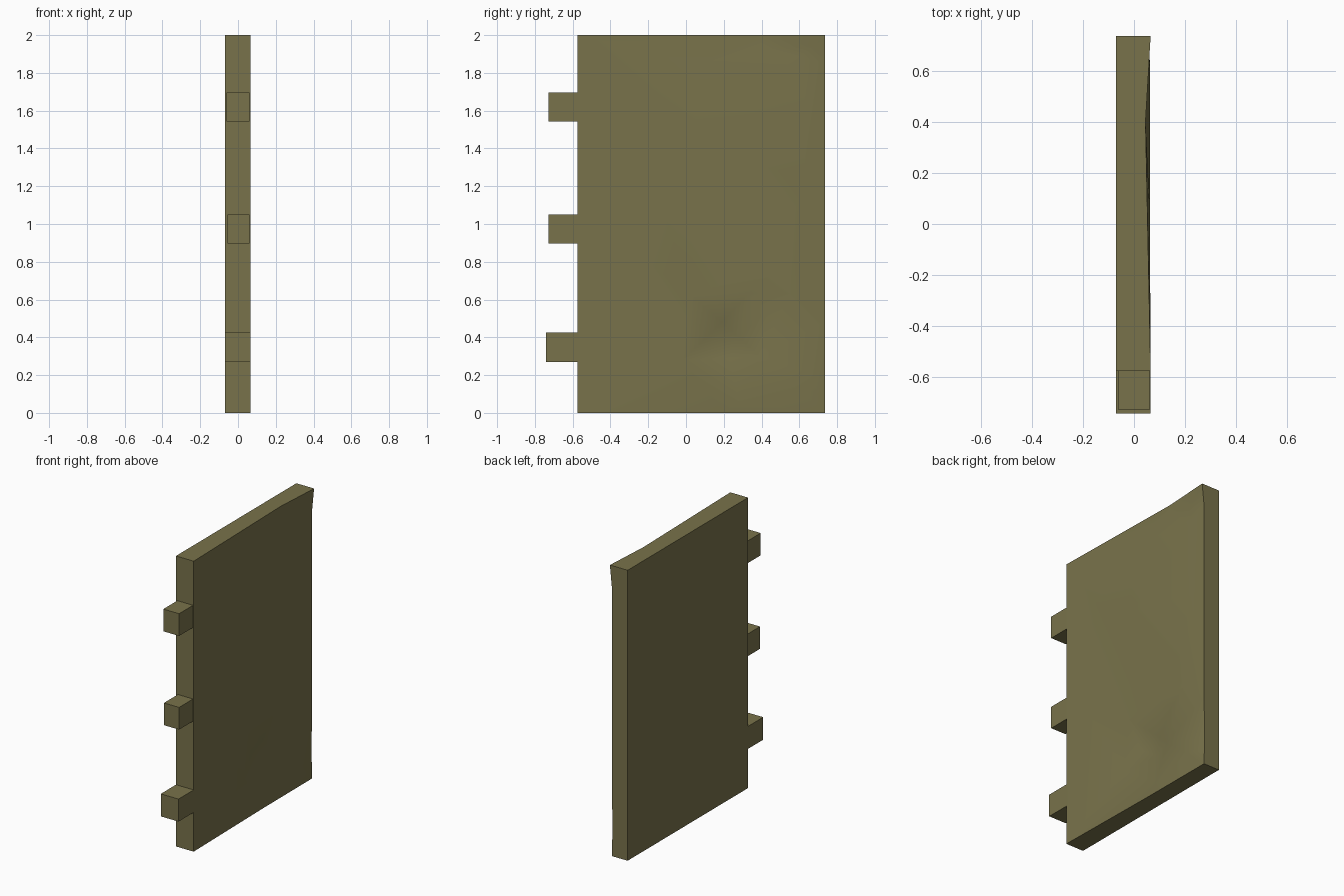
import bpy, bmesh
from mathutils import Vector
from mathutils.geometry import delaunay_2d_cdt

if "Cube" in bpy.data.objects:
    bpy.data.objects.remove(bpy.data.objects["Cube"])

BACK = -0.07

mat = bpy.data.materials.new("old_wood")
mat.diffuse_color = (0.19, 0.17, 0.07, 1)
mat.use_nodes = True
mat.node_tree.nodes["Principled BSDF"].inputs["Base Color"].default_value = mat.diffuse_color


def finish(bm, name):
    bmesh.ops.recalc_face_normals(bm, faces=bm.faces[:])
    me = bpy.data.meshes.new(name)
    bm.to_mesh(me)
    bm.free()
    ob = bpy.data.objects.new(name, me)
    bpy.context.collection.objects.link(ob)
    me.materials.append(mat)
    return ob


# Hand-hewn front face: (y, z, x) points, joined by chipped ridge lines
rim = [(-.575, 0, .065), (.2, 0, .052), (.735, 0, .05), (.735, .2, .045),
       (.735, .48, .05), (.735, 1.85, .05), (.735, 2, .065), (.4, 2, .045),
       (-.575, 2, .065)]
lines = [
    [(.05, 1.845, .062), (.63, 1.79, .062), (.6, 1.89, .055)],            # top chip
    [(.4, 1.925, .045), (.68, 1.94, .058)],
    [(-.45, .98, .062), (-.28, 1.59, .062), (.02, .63, .057)],            # left crack
    [(.05, 1.39, .06), (.48, .76, .06), (.63, 1.25, .063)],               # right crack
    [(-.02, .28, .06), (.28, .06, .06), (.39, .3, .06), (.55, .63, .06),
     (.43, .54, .055), (.33, .63, .058), (.19, .48, .055)],               # gouge rim
    [(.1, .39, .025), (.23, .29, .01), (.28, .4, .025)],                  # gouge floor
    [(.67, .2, .055), (.58, .14, .06), (.705, .1, .055)],                 # corner chip
]
pts, edges = [], []
for k, line in enumerate([rim] + lines):
    s = len(pts)
    pts += line
    edges += [(s + i, s + i + 1) for i in range(len(line) - 1)]
    if k == 0:
        edges.append((len(pts) - 1, 0))

res = delaunay_2d_cdt([Vector(p[:2]) for p in pts], edges, [], 0, 1e-5)
co, tris, orig = res[0], res[2], res[3]

# Door panel: hewn front, side walls pulled straight back, flat rear
bm = bmesh.new()
vs = [bm.verts.new((pts[o[0]][2] if o else .06, c.x, c.y)) for c, o in zip(co, orig)]
for t in tris:
    bm.faces.new([vs[i] for i in t])
border = [e for e in bm.edges if e.is_boundary]
ext = bmesh.ops.extrude_edge_only(bm, edges=border)["geom"]
for v in ext:
    if isinstance(v, bmesh.types.BMVert):
        v.co.x = BACK
bmesh.ops.holes_fill(bm, edges=[e for e in bm.edges if e.is_boundary], sides=0)
door = finish(bm, "door_panel")
bpy.context.view_layer.objects.active = door
door.select_set(True)
bpy.ops.object.shade_smooth_by_angle(angle=0.5)


# Hinge blocks on the left edge
def hinge(name, x0, x1, y0, z0, z1):
    bm = bmesh.new()
    bmesh.ops.create_cube(bm, size=1)
    for v in bm.verts:
        v.co = (x1 if v.co.x > 0 else x0,
                -.565 if v.co.y > 0 else y0,
                z1 if v.co.z > 0 else z0)
    finish(bm, name)


hinge("top_hinge", -.06, .06, -.727, 1.542, 1.695)
hinge("middle_hinge", -.055, .06, -.727, .897, 1.05)
hinge("bottom_hinge", -.07, .065, -.74, .27, .425)
